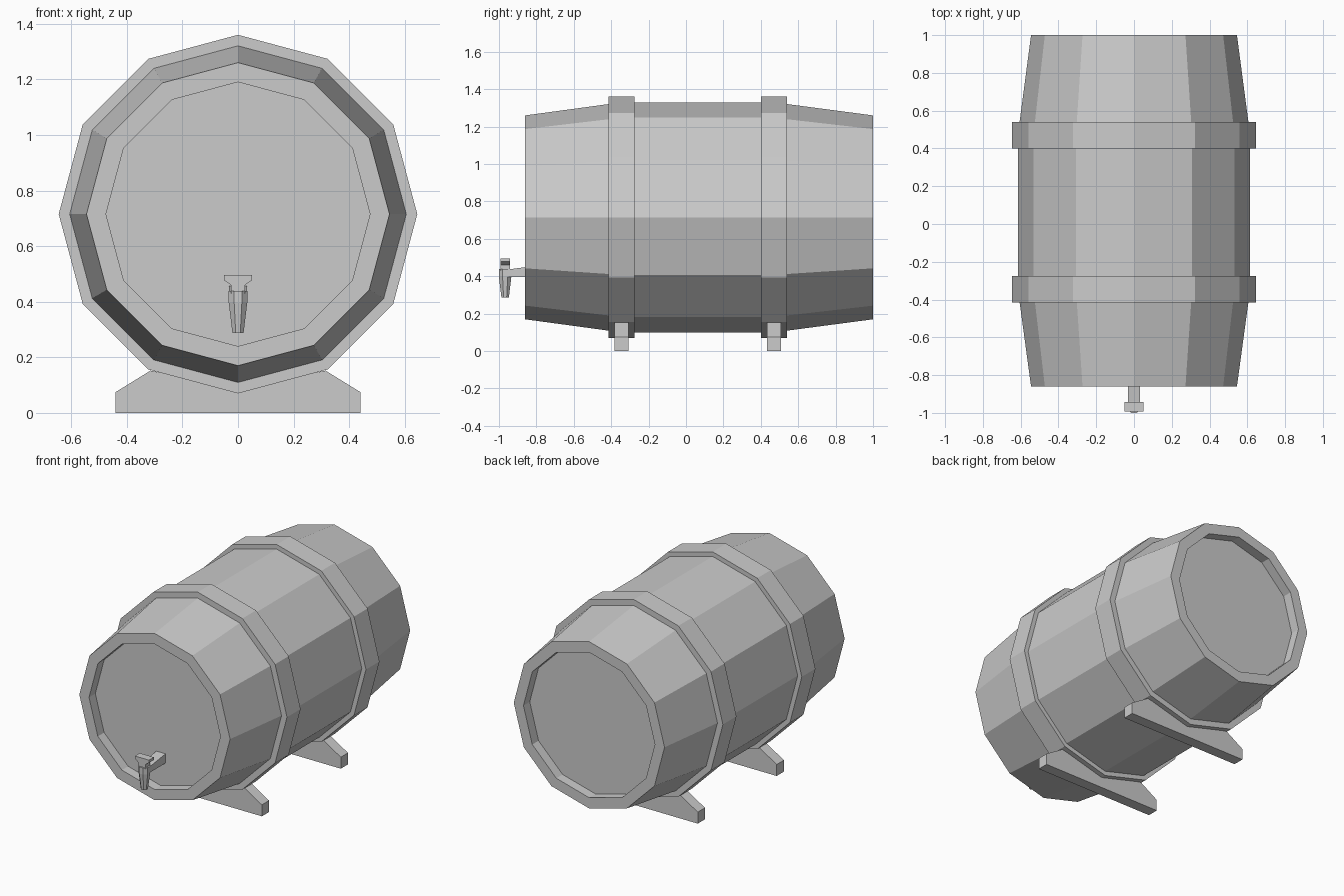
import bpy, bmesh, math
from mathutils import Matrix, Vector

cube = bpy.data.objects.get("Cube")
if cube:
    bpy.data.objects.remove(cube, do_unlink=True)

grey = bpy.data.materials.new("plain grey")
grey.use_nodes = True
GREY = (0.6, 0.6, 0.6, 1)
grey.diffuse_color = GREY
grey.node_tree.nodes["Principled BSDF"].inputs["Base Color"].default_value = GREY

AXIS_Z = 0.715   # height of the barrel axis
TAP_Y = -0.967   # centre of the tap


def finish(name, bm):
    bmesh.ops.recalc_face_normals(bm, faces=bm.faces)
    mesh = bpy.data.meshes.new(name)
    bm.to_mesh(mesh)
    bm.free()
    mesh.materials.append(grey)
    obj = bpy.data.objects.new(name, mesh)
    bpy.context.collection.objects.link(obj)
    return obj


def lathe(name, profile, sides=12, closed=False):
    """Turn (radius, y) points around the barrel axis, with flat staves."""
    bm = bmesh.new()
    rings = []
    for r, y in profile:
        ring = []
        for i in range(sides):
            a = math.tau * i / sides
            ring.append(bm.verts.new((r * math.sin(a), y, AXIS_Z + r * math.cos(a))))
        rings.append(ring)
    pairs = list(zip(rings, rings[1:]))
    if closed:
        pairs.append((rings[-1], rings[0]))
    else:
        bm.faces.new(rings[0])
        bm.faces.new(rings[-1])
    for a, b in pairs:
        for i in range(sides):
            j = (i + 1) % sides
            bm.faces.new((a[i], a[j], b[j], b[i]))
    return finish(name, bm)


def extrude(name, outline, direction):
    """Push a flat outline along a direction into a solid."""
    bm = bmesh.new()
    face = bm.faces.new([bm.verts.new(p) for p in outline])
    out = bmesh.ops.extrude_face_region(bm, geom=[face])
    moved = [v for v in out["geom"] if isinstance(v, bmesh.types.BMVert)]
    bmesh.ops.translate(bm, verts=moved, vec=Vector(direction))
    return finish(name, bm)


def octagon(name, bottom_r, top_r, z0, z1):
    """Eight-sided tap section with flats facing the front and sides."""
    bm = bmesh.new()
    place = Matrix.Translation((0, TAP_Y, (z0 + z1) / 2)) @ Matrix.Rotation(math.pi / 8, 4, "Z")
    k = 1 / math.cos(math.pi / 8)
    bmesh.ops.create_cone(bm, cap_ends=True, segments=8, radius1=bottom_r * k,
                          radius2=top_r * k, depth=z1 - z0, matrix=place)
    return finish(name, bm)


# Barrel shell with a recessed head at each end
lathe("barrel", [(0.475, -0.795), (0.475, -0.86), (0.545, -0.86), (0.615, -0.345),
                 (0.615, 0.47), (0.545, 1.0), (0.475, 1.0), (0.475, 0.935)])

# Hoops and the cradle foot under each one
for label, y in (("front", -0.345), ("back", 0.47)):
    lathe(label + "_hoop", [(0.6, y - 0.07), (0.645, y - 0.07),
                            (0.645, y + 0.07), (0.6, y + 0.07)], closed=True)
    half = [(0.44, 0), (0.44, 0.075), (0.315, 0.152)]
    outline = half + [(0, 0.09)] + [(-x, z) for x, z in reversed(half)]
    extrude(label + "_foot", [(x, y - 0.037, z) for x, z in outline], (0, 0.074, 0))

# Tap: pipe, body, tapered spout, stem and handle
extrude("tap_pipe", [(-0.033, y, z) for y, z in
                     ((TAP_Y, 0.397), (-0.79, 0.397), (-0.79, 0.458), (-0.94, 0.438), (TAP_Y, 0.438))],
        (0.066, 0, 0))
octagon("tap_body", 0.034, 0.034, 0.395, 0.438)
octagon("tap_spout", 0.02, 0.033, 0.287, 0.395)
half = [(0.025, 0.43), (0.025, 0.46), (0.051, 0.478), (0.051, 0.496)]
extrude("tap_handle", [(x, TAP_Y - 0.025, z) for x, z in
                       half + [(-x, z) for x, z in reversed(half)]], (0, 0.05, 0))
